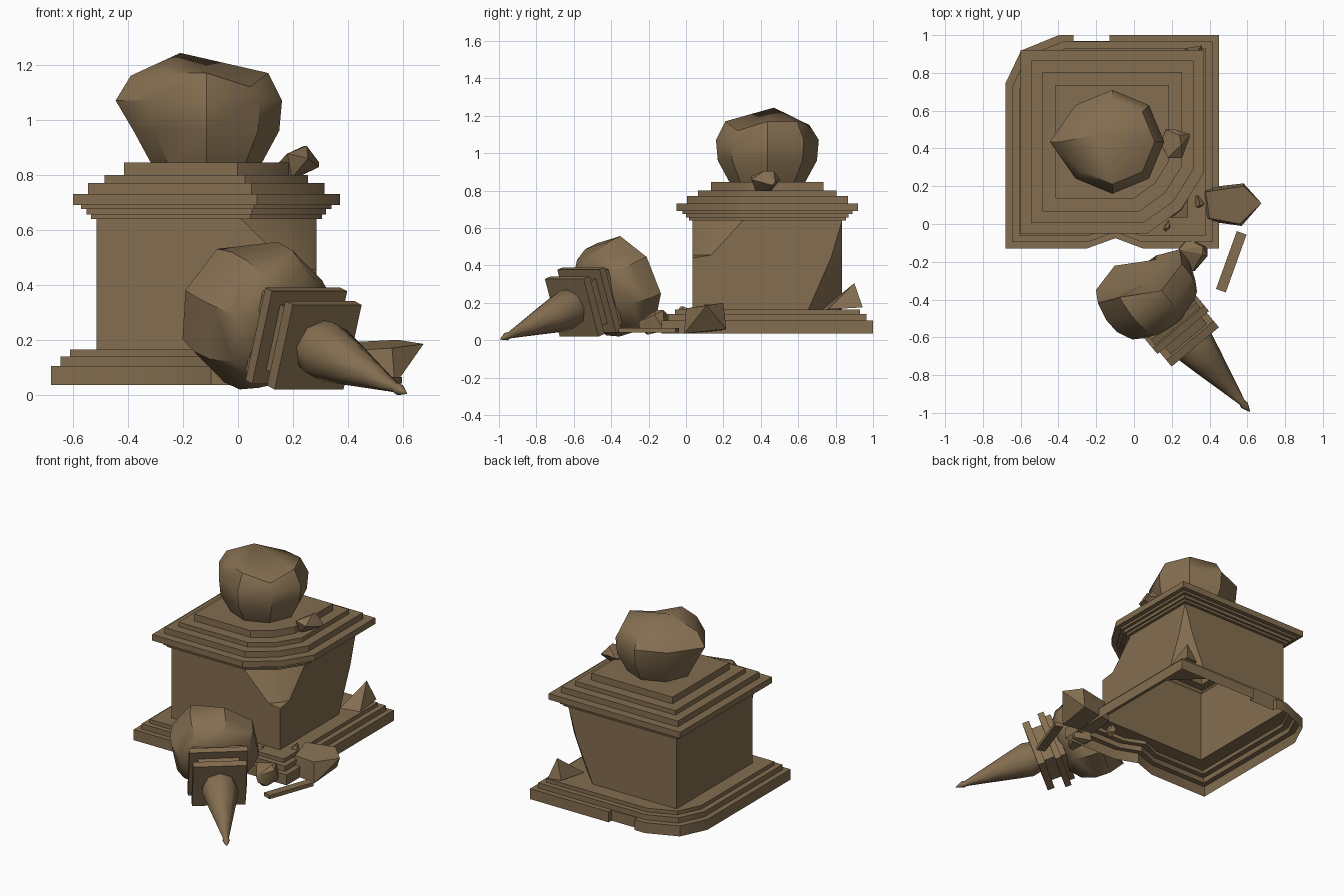
import bpy, bmesh, math, random
from mathutils import Vector, Matrix

if "Cube" in bpy.data.objects:
    bpy.data.objects.remove(bpy.data.objects["Cube"])

stone = bpy.data.materials.new("weathered_brown_stone")
stone.diffuse_color = (0.23, 0.155, 0.08, 1)
stone.use_nodes = True
stone.node_tree.nodes["Principled BSDF"].inputs["Base Color"].default_value = stone.diffuse_color


def finish(name, bm, angle=35, solid=True):
    """Turn a bmesh into a named object with smooth shading and sharp edges."""
    bmesh.ops.remove_doubles(bm, verts=bm.verts, dist=0.0015)
    if solid:
        bmesh.ops.recalc_face_normals(bm, faces=bm.faces)
    me = bpy.data.meshes.new(name)
    bm.to_mesh(me)
    bm.free()
    me.materials.append(stone)
    me.shade_smooth()
    me.set_sharp_from_angle(angle=math.radians(angle))
    ob = bpy.data.objects.new(name, me)
    bpy.context.collection.objects.link(ob)
    return ob


def loft(rings, cap_start=False, cap_end=True, tip=None):
    """Skin a list of equally long closed rings, with optional caps or a fan to a tip."""
    bm = bmesh.new()
    vs = [[bm.verts.new(p) for p in ring] for ring in rings]
    n = len(vs[0])
    for a, b in zip(vs, vs[1:]):
        for i in range(n):
            j = (i + 1) % n
            bm.faces.new((a[i], a[j], b[j], b[i]))
    if tip is not None:
        t = bm.verts.new(tip)
        for i in range(n):
            bm.faces.new((vs[-1][i], vs[-1][(i + 1) % n], t))
    elif cap_end:
        bm.faces.new(vs[-1])
    if cap_start:
        bm.faces.new(vs[0][::-1])
    return bm


# --- pedestal: one stepped square shell, open below, with chipped corners ---
CX, CY = -0.115, 0.435


def square_ring(z, h, front_right=(0, 0), dent=0, back_right=0, back_left=0, notch=0):
    a, b = front_right
    c, e = back_right, back_left
    pts = [(-h, -h),
           (-.24 * h, -h), (.03 * h, -h + dent), (.29 * h, -h),        # front dent
           (h - a, -h), (h - a * .4, -h + b * .4), (h, -h + b),        # broken front corner
           (h, h - c), (h - c, h),
           (-.015, h), (-.015, h - notch), (-.205, h - notch), (-.205, h),
           (-h + e, h), (-h + e * .29, h - e * .29), (-h, h - e * .9)]
    return [(CX + x, CY + y, z) for x, y in pts]


rings = []
for z0, z1, h, notch in ((.035, .105, .565, .03), (.105, .14, .53, 0), (.14, .165, .495, 0)):
    for z in (z0, z1):                                                 # plinth steps
        rings.append(square_ring(z, h, dent=.055, back_left=h * .5, notch=notch))
for z, chip, back in ((.165, (0, 0), .18), (.44, (0, 0), .06),         # die
                      (.455, (.085, .10), .055), (.64, (.275, .27), 0)):
    rings.append(square_ring(z, .40, front_right=chip, back_right=back))
for z0, z1, h in ((.64, .655, .42), (.655, .675, .435), (.675, .69, .455), (.69, .73, .485),
                  (.73, .77, .43), (.77, .80, .37), (.80, .845, .30)):
    for z in (z0, z1):                                                 # cornice steps
        rings.append(square_ring(z, h, front_right=(.62 * h, .66 * h)))
finish("pedestal", loft(rings), 30, solid=False)


# --- round parts along any axis ---
def round_rings(profile, origin, axis, sides=8, turn=0.0):
    q = Vector(axis).to_track_quat('Z', 'Y')
    return [[Vector(origin) + q @ Vector((r * math.cos(turn + math.tau * i / sides),
                                          r * math.sin(turn + math.tau * i / sides), s))
             for i in range(sides)] for s, r in profile]


# broken urn still standing on the pedestal
urn = round_rings([(.84, .20), (.96, .265), (1.07, .275), (1.17, .225)],
                  (-.115, .435, 0), (0, 0, 1))
urn[2][0].x -= .055
urn[3][0].x -= .05
for i, drop in ((7, .08), (6, .02), (3, .05), (0, .01)):
    urn[3][i].z -= drop
finish("broken_urn", loft(urn, cap_start=True, tip=(-.21, .47, 1.243)), 40)

# --- fallen finial: spike, two square collars and a broken bulb on one tilted axis ---
TIP = Vector((.615, -.995, .004))
BACK = Vector((-.61, .724, .319)).normalized()


def on_axis(s):
    return TIP + BACK * s


spike = [(.54, .10), (.48, .112), (.37, .088), (.2, .048), (.07, .018), (.05, .022), (.02, .01)]
finish("finial_spike", loft(round_rings(spike, TIP, BACK), cap_start=True, tip=TIP), 50)

side = Vector((.77, .638, 0)).normalized()
up = side.cross(-BACK).normalized()
if up.z < 0:
    up.negate()


def collar(name, s0, s1, size):
    rings = [[on_axis(s) + (side * u + up * v) * size / 2
              for u, v in ((-1, -1), (1, -1), (1, 1), (-1, 1))] for s in (s0, s1)]
    finish(name, loft(rings, cap_start=True), 30)


collar("front_collar", .53, .575, .325)
collar("collar_neck", .575, .64, .25)
collar("rear_collar", .64, .68, .355)
collar("rear_collar_step", .68, .715, .31)

bulb = round_rings([(.70, .17), (.75, .235), (.84, .272), (.93, .275), (.97, .25)],
                   TIP, BACK, turn=.2)
for p in bulb[-1]:                       # ragged break, longest on the left side
    p += BACK * (.06 if (p - on_axis(.97)).dot(side) < -.05 else -.05)
finish("fallen_bulb", loft(bulb, cap_start=True, tip=on_axis(.93)), 40)


# --- rubble ---
def hull(name, points):
    bm = bmesh.new()
    for p in points:
        bm.verts.new(p)
    res = bmesh.ops.convex_hull(bm, input=bm.verts)
    loose = [v for v in bm.verts if not v.link_faces]
    bmesh.ops.delete(bm, geom=loose, context='VERTS')
    finish(name, bm, 25)


def rock(name, lo, hi, seed):
    """Angular stone that touches all six sides of its bounding box."""
    rnd = random.Random(seed)
    pts = []
    for axis in range(3):
        for end in (0, 1):
            for _ in range(2):
                t = [rnd.uniform(.15, .85) for _ in range(3)]
                t[axis] = end
                pts.append([l + (h - l) * k for l, h, k in zip(lo, hi, t)])
    hull(name, pts)


rock("stone_on_cornice", (.14, .35, .79), (.295, .50, .905), 3)
rock("small_stone", (.235, -.25, .03), (.39, -.08, .16), 5)
rock("left_pebble", (.15, -.04, .10), (.21, .02, .18), 7)
rock("right_pebble", (.32, .08, .14), (.37, .15, .19), 8)

# large block with a pointed right end
hull("large_stone", [(.36, .19, .05), (.35, .02, .04), (.38, .17, .19), (.40, .03, .16),
                     (.58, .215, .06), (.58, .20, .20), (.57, -.01, .035), (.56, 0, .17),
                     (.675, .11, .185)])

# pointed shard behind the pedestal
hull("back_shard", [(.24, .73, .165), (.37, .76, .165), (.36, .945, .175),
                    (.27, .93, .18), (.32, .90, .305)])

# thin strip of moulding on the ground
bm = bmesh.new()
bmesh.ops.create_cube(bm, size=1, matrix=Matrix.Translation((.515, -.20, .053))
                      @ Matrix.Rotation(math.atan2(.32, .115), 4, 'Z')
                      @ Matrix.Diagonal((.325, .055, .025, 1)))
finish("moulding_strip", bm)
